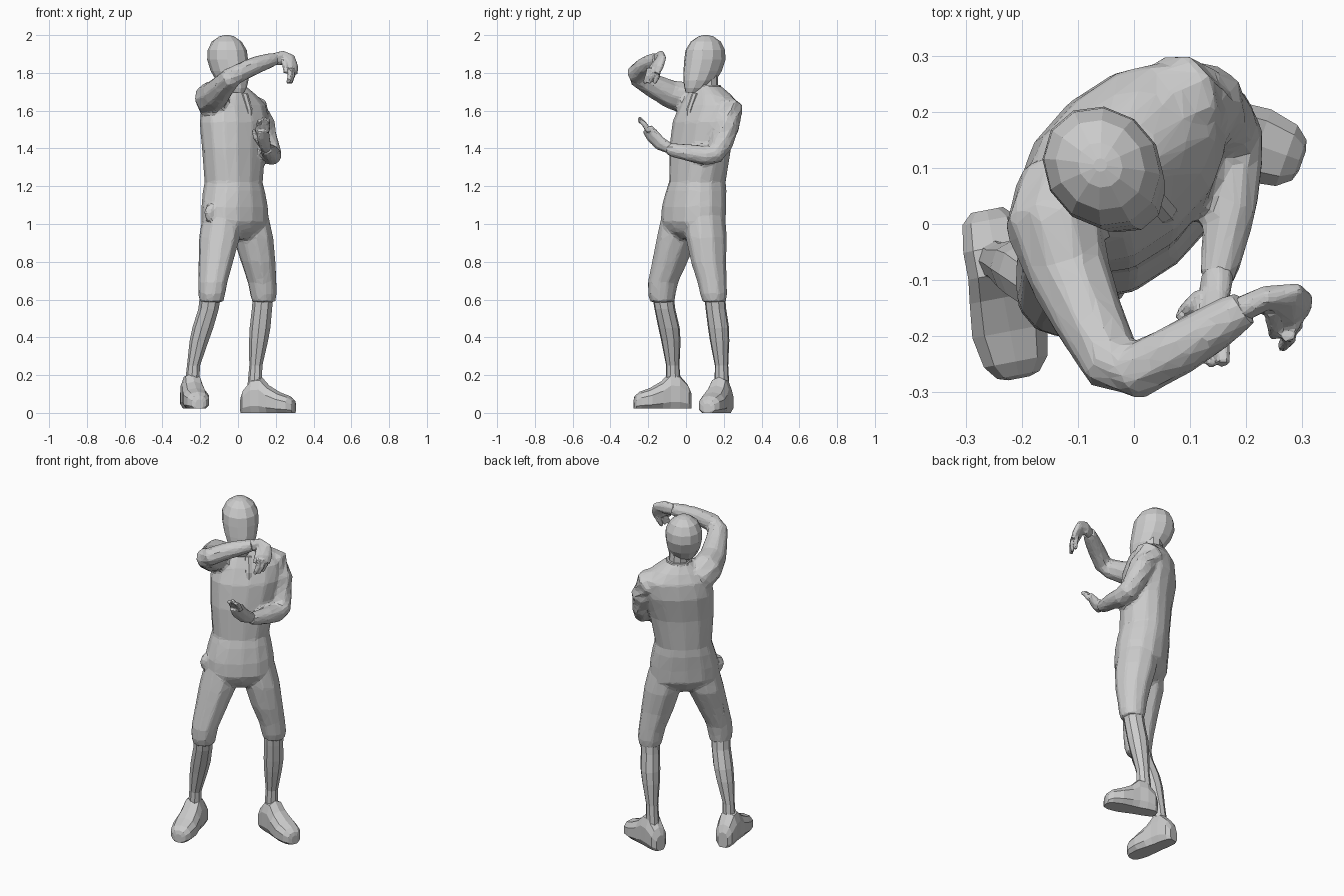
import bpy, bmesh, math
from mathutils import Vector

Z = Vector((0, 0, 1))
FACE = Vector((0.65, -0.76, 0)).normalized()      # direction the body faces
SIDE = Vector((0.76, 0.65, 0)).normalized()       # towards the body's left


def loft(name, rows, side=None, axis=None, sides=10, power=1.0, floor=None):
    """Rows are (x, y, z, half width, half depth); rings follow the path or a fixed axis."""
    bm = bmesh.new()
    pts = [Vector(r[:3]) for r in rows]
    rings = []
    for i, r in enumerate(rows):
        t = axis or (pts[min(i + 1, len(pts) - 1)] - pts[max(i - 1, 0)]).normalized()
        u = side or Z
        u = (u - t * u.dot(t)).normalized()
        w = t.cross(u)
        ring = []
        for k in range(sides):
            a = 2 * math.pi * (k + 0.5) / sides
            c, s = math.cos(a), math.sin(a)
            p = pts[i] + u * (r[3] * math.copysign(abs(c) ** power, c)) \
                + w * (r[4] * math.copysign(abs(s) ** power, s))
            if floor is not None:
                p.z = max(p.z, floor)
            ring.append(bm.verts.new(p))
        rings.append(ring)
    for a, b in zip(rings, rings[1:]):
        for k in range(sides):
            n = (k + 1) % sides
            bm.faces.new((a[k], a[n], b[n], b[k]))
    bm.faces.new(rings[0])
    bm.faces.new(rings[-1])
    bmesh.ops.recalc_face_normals(bm, faces=bm.faces[:])
    me = bpy.data.meshes.new(name)
    bm.to_mesh(me)
    bm.free()
    ob = bpy.data.objects.new(name, me)
    bpy.context.collection.objects.link(ob)
    return ob


def limb(name, rows, sides=9):
    return loft(name, [(x, y, z, r, r) for x, y, z, r in rows], sides=sides)


def fuse(name, parts, voxel, ratio):
    """Join overlapping parts into one skin with irregular flat facets."""
    bpy.ops.object.select_all(action='DESELECT')
    for p in parts:
        p.select_set(True)
    bpy.context.view_layer.objects.active = parts[0]
    bpy.ops.object.join()
    ob = bpy.context.view_layer.objects.active
    ob.name = name
    m = ob.modifiers.new("skin", 'REMESH')
    m.mode, m.voxel_size = 'VOXEL', voxel
    m = ob.modifiers.new("soften", 'SMOOTH')
    m.iterations = 4
    ob.modifiers.new("facets", 'DECIMATE').ratio = ratio
    for m in list(ob.modifiers):
        bpy.ops.object.modifier_apply(modifier=m.name)
    for f in ob.data.polygons:
        f.use_smooth = False


# torso with hips, waist, chest and sloping shoulders
torso = loft("torso", [
    (-.003, .03, .92, .06, .06), (-.01, .03, .96, .15, .11),
    (-.015, .038, 1.01, .192, .143), (-.018, .042, 1.09, .188, .145),
    (-.022, .055, 1.18, .168, .143), (-.024, .06, 1.22, .156, .137),
    (-.022, .075, 1.40, .178, .142), (-.02, .105, 1.54, .197, .147),
    (-.02, .125, 1.63, .188, .126), (-.025, .122, 1.685, .13, .098),
    (-.03, .115, 1.73, .07, .07)], SIDE, Z, 14, .88)

# neck, collar and head
loft("neck", [(-.03, .115, 1.62, .06, .06), (-.038, .11, 1.82, .058, .058)], SIDE, Z, 10)
loft("collar", [(-.03, .115, 1.67, .092, .088), (-.032, .112, 1.735, .07, .073)], SIDE, Z, 10)
loft("head", [
    (.0, .03, 1.695, .032, .03), (-.015, .053, 1.72, .057, .066),
    (-.03, .072, 1.76, .078, .094), (-.045, .088, 1.81, .092, .11),
    (-.055, .10, 1.87, .102, .116), (-.057, .102, 1.92, .099, .11),
    (-.06, .105, 1.965, .076, .084), (-.06, .105, 1.993, .038, .042),
    (-.06, .105, 2.0, .012, .012)], SIDE, Z, 12)
loft("nose", [(.008, .015, 1.79, .018, .018), (.0, .022, 1.86, .008, .012)], SIDE, Z, 6)


# shirt tie in the jacket opening
def chest(s, f, z, w, d):
    p = Vector((-.02, .112, z)) + SIDE * s + FACE * f
    return (*p, w, d)


loft("tie", [chest(0, .085, 1.69, .02, .014), chest(0, .124, 1.61, .02, .01),
             chest(0, .138, 1.52, .008, .008)], SIDE, Z, 6)

# trouser legs, ending in a hem at the knee
right_leg = loft("right_trouser_leg", [
    (-.085, -.025, 1.03, .10, .115), (-.098, -.043, .93, .105, .118), (-.117, -.086, .80, .089, .099),
    (-.134, -.122, .69, .075, .085), (-.139, -.128, .63, .07, .078), (-.141, -.125, .585, .062, .068)],
    SIDE, Z, 10)
left_leg = loft("left_trouser_leg", [
    (.06, .10, 1.03, .10, .115), (.08, .108, .93, .102, .116), (.107, .119, .80, .09, .098),
    (.128, .139, .69, .075, .081), (.135, .146, .63, .071, .075), (.136, .15, .585, .062, .064)],
    SIDE, Z, 10)

# right arm, raised and bent in front of the face
right_arm = limb("right_sleeve", [
    (-.125, .07, 1.62, .085), (-.143, .0, 1.67, .09), (-.115, -.09, 1.69, .076),
    (-.075, -.18, 1.735, .064), (-.037, -.25, 1.775, .057), (.0, -.264, 1.797, .052),
    (.08, -.222, 1.835, .049), (.15, -.18, 1.86, .043), (.20, -.147, 1.875, .035)])

# left arm, hanging and bent with the forearm held forward
left_arm = limb("left_sleeve", [
    (.035, .19, 1.625, .075), (.085, .222, 1.60, .086), (.128, .215, 1.52, .073),
    (.158, .185, 1.42, .062), (.178, .155, 1.372, .056), (.18, .11, 1.362, .052),
    (.172, .03, 1.375, .048), (.158, -.05, 1.388, .04), (.148, -.10, 1.40, .033)])

# small pouch on the right hip
pouch = loft("hip_pouch", [(-.14, -.09, 1.02, .035, .025), (-.145, -.095, 1.06, .04, .032),
                           (-.14, -.09, 1.10, .03, .025)], SIDE, Z, 7)
fuse("suit", [torso, right_leg, left_leg, right_arm, left_arm, pouch], .011, .07)

# lower legs
loft("right_shin", [
    (-.143, -.125, .64, .054, .06), (-.155, -.112, .55, .053, .058), (-.185, -.09, .45, .055, .059),
    (-.205, -.08, .38, .05, .053), (-.235, -.07, .25, .034, .037), (-.245, -.065, .12, .038, .043)],
    SIDE, Z, 9)
loft("left_shin", [
    (.136, .15, .64, .054, .058), (.128, .158, .55, .053, .057), (.118, .172, .45, .055, .058),
    (.11, .178, .38, .05, .053), (.095, .188, .25, .034, .037), (.088, .19, .12, .038, .043)],
    SIDE, Z, 9)


# shoes: sections are distance from heel, half width, sole-to-top height
def shoe(name, heel, toe, floor):
    h, t = Vector(heel), Vector(toe)
    d = t - h
    rows = []
    for f, w, top in ((0, .03, .09), (.06, .05, .13), (.22, .058, .185), (.38, .058, .19),
                      (.52, .064, .145), (.72, .071, .11), (.9, .06, .09), (.98, .04, .07), (1, .02, .05)):
        p = h + d * f
        rows.append((p.x, p.y, floor + top * .42, w, top * .58))
    loft(name, rows, d.normalized().cross(Z), d.normalized(), 10, .8, floor)


shoe("right_shoe", (-.262, .025, 0), (-.205, -.275, 0), .022)
shoe("left_shoe", (.02, .212, 0), (.30, .112, 0), 0)

# right hand, hanging from the wrist
rh = [loft("right_hand", [
    (.19, -.153, 1.872, .024, .034), (.235, -.132, 1.88, .023, .04), (.27, -.135, 1.868, .023, .044),
    (.285, -.15, 1.835, .022, .042), (.289, -.165, 1.80, .017, .036)], FACE, None, 8)]
for i, (x, y) in enumerate(((.292, -.142), (.29, -.172), (.278, -.195))):
    rh.append(limb("right_finger", [(x - .004, y, 1.825, .016), (x - .002, y - .008, 1.785, .015),
                                    (x - .014, y - .025, 1.745, .011)], 6))
rh.append(limb("right_thumb", [(.245, -.15, 1.865, .017), (.25, -.18, 1.83, .015),
                               (.25, -.20, 1.80, .01)], 6))
fuse("right_hand", rh, .005, .16)

# left hand, palm up and fingers raised
lh = [loft("left_hand", [
    (.15, -.085, 1.40, .028, .03), (.142, -.135, 1.425, .026, .04), (.132, -.18, 1.47, .022, .044),
    (.132, -.205, 1.505, .018, .04)], FACE, None, 8)]
for dx in (-.025, 0, .023):
    lh.append(limb("left_finger", [(.13 + dx, -.195, 1.49, .016), (.135 + dx, -.222, 1.53, .015),
                                   (.138 + dx, -.25, 1.565 - abs(dx) * .6, .011)], 6))
lh.append(limb("left_thumb", [(.12, -.13, 1.425, .018), (.092, -.155, 1.46, .015),
                              (.082, -.165, 1.50, .01)], 6))
fuse("left_hand", lh, .005, .16)
